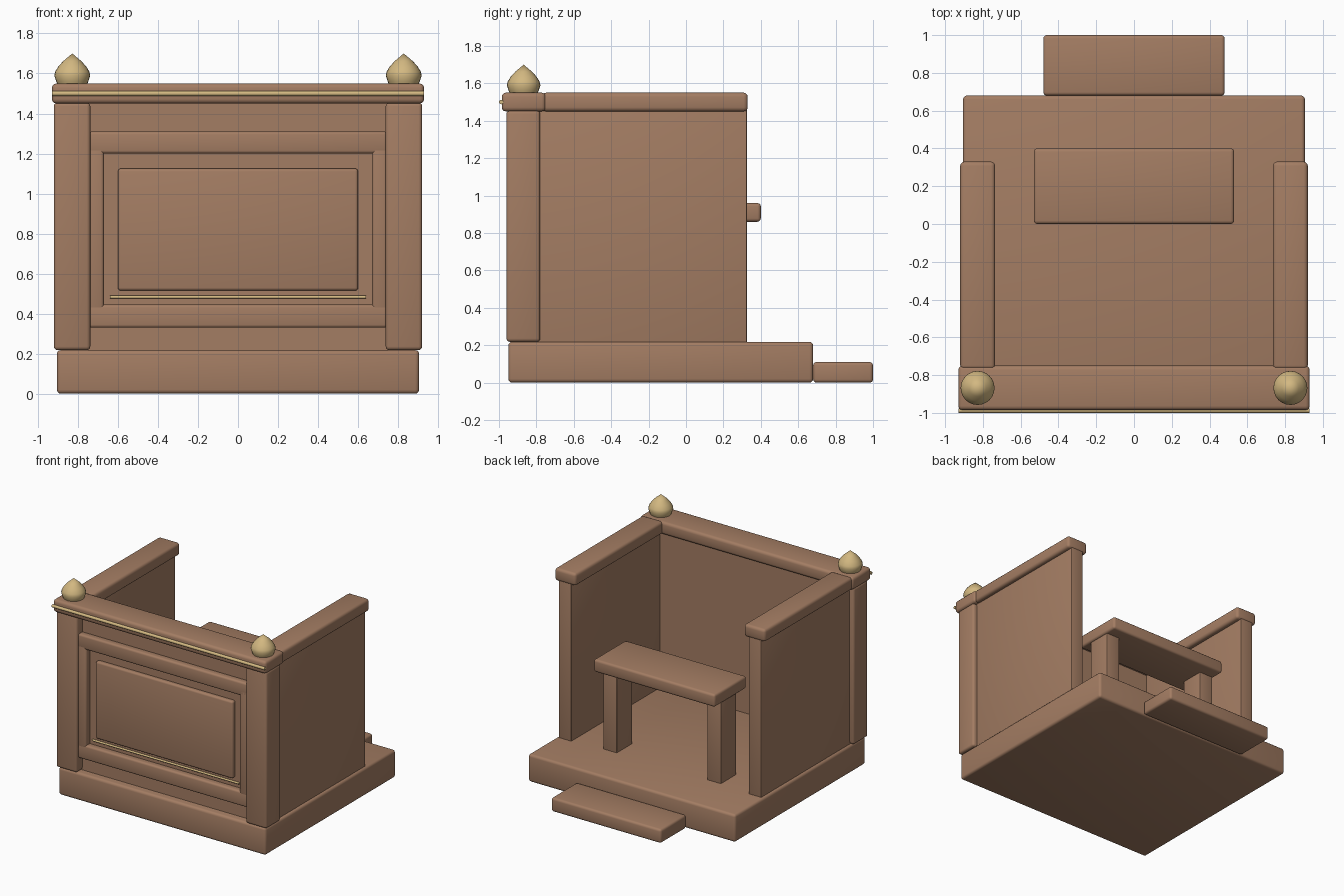
import bpy, bmesh, math
from mathutils import Matrix

if "Cube" in bpy.data.objects:
    bpy.data.objects.remove(bpy.data.objects["Cube"])


def material(name, rgb):
    m = bpy.data.materials.new(name)
    m.diffuse_color = (*rgb, 1)
    m.use_nodes = True
    m.node_tree.nodes["Principled BSDF"].inputs["Base Color"].default_value = m.diffuse_color
    return m


WOOD = material("warm_wood", (0.37, 0.205, 0.125))
GOLD = material("pale_gold", (0.65, 0.48, 0.22))


def finish(name, bm, mat):
    bmesh.ops.recalc_face_normals(bm, faces=bm.faces)
    mesh = bpy.data.meshes.new(name)
    bm.to_mesh(mesh)
    bm.free()
    mesh.materials.append(mat)
    ob = bpy.data.objects.new(name, mesh)
    bpy.context.collection.objects.link(ob)
    bpy.ops.object.select_all(action='DESELECT')
    ob.select_set(True)
    bpy.context.view_layer.objects.active = ob
    bpy.ops.object.shade_smooth_by_angle(angle=math.radians(35))
    return ob


def box(name, x, y, z, bevel=0.02):
    """Rounded box from (min, max) ranges."""
    bm = bmesh.new()
    bmesh.ops.create_cube(bm, size=1)
    for v in bm.verts:
        v.co = [r[0] if c < 0 else r[1] for c, r in zip(v.co, (x, y, z))]
    if bevel:
        bmesh.ops.bevel(bm, geom=bm.edges[:], offset=bevel, segments=3,
                        profile=0.5, affect='EDGES', clamp_overlap=True)
    return finish(name, bm, WOOD)


def rod(name, half, y, z, r):
    """Thin trim bar along x."""
    bm = bmesh.new()
    bmesh.ops.create_cone(bm, cap_ends=True, segments=12, radius1=r, radius2=r,
                          depth=2 * half, matrix=Matrix.Translation((0, y, z))
                          @ Matrix.Rotation(math.pi / 2, 4, 'Y'))
    return finish(name, bm, GOLD)


def lathe(name, x, y, profile, steps=24):
    """Revolved (radius, height) profile."""
    bm = bmesh.new()
    verts = [bm.verts.new((r, 0, z)) for r, z in profile]
    edges = [bm.edges.new(p) for p in zip(verts, verts[1:])]
    bmesh.ops.spin(bm, geom=verts + edges, cent=(0, 0, 0), axis=(0, 0, 1),
                   angle=2 * math.pi, steps=steps)
    bmesh.ops.remove_doubles(bm, verts=bm.verts, dist=0.0005)
    bmesh.ops.translate(bm, verts=bm.verts, vec=(x, y, 0))
    return finish(name, bm, GOLD)


def sided(s, a, b):
    return tuple(sorted((s * a, s * b)))


# Platform and rear step
box("platform", (-0.905, 0.905), (-0.95, 0.68), (0.0, 0.218))
box("step", (-0.48, 0.48), (0.68, 1.0), (0.0, 0.11), 0.018)

# Front wall with framed, raised panel
box("front_wall", (-0.78, 0.78), (-0.89, -0.78), (0.21, 1.46), 0)
box("frame_top", (-0.745, 0.745), (-0.94, -0.88), (1.2, 1.31), 0.015)
box("frame_bottom", (-0.745, 0.745), (-0.94, -0.88), (0.33, 0.445), 0.015)
box("raised_panel", (-0.6, 0.6), (-0.925, -0.88), (0.515, 1.125), 0.015)
box("front_rail", (-0.93, 0.93), (-0.985, -0.75), (1.45, 1.55), 0.022)

# Gold trim
rod("rail_trim", 0.93, -0.988, 1.5, 0.012)
rod("panel_trim", 0.64, -0.9, 0.483, 0.008)

# Mirrored sides
finial_profile = [(0, 1.54), (0.072, 1.54), (0.08, 1.56), (0.09, 1.59),
                  (0.085, 1.61), (0.068, 1.637), (0.045, 1.662), (0, 1.7)]
for s, side in ((-1, "left"), (1, "right")):
    box(f"frame_stile_{side}", sided(s, 0.67, 0.745), (-0.94, -0.88), (0.4, 1.25), 0.015)
    box(f"post_{side}", sided(s, 0.738, 0.92), (-0.96, -0.78), (0.218, 1.455), 0.018)
    box(f"side_wall_{side}", sided(s, 0.775, 0.885), (-0.8, 0.325), (0.215, 1.46), 0.004)
    box(f"side_rail_{side}", sided(s, 0.735, 0.92), (-0.77, 0.33), (1.45, 1.55), 0.022)
    box(f"seat_leg_{side}", sided(s, 0.395, 0.515), (0.11, 0.3), (0.21, 0.88), 0.004)
    lathe(f"finial_{side}", s * 0.828, -0.868, finial_profile)

# Bench seat
box("seat", (-0.53, 0.53), (0.0, 0.4), (0.86, 0.96), 0.018)
